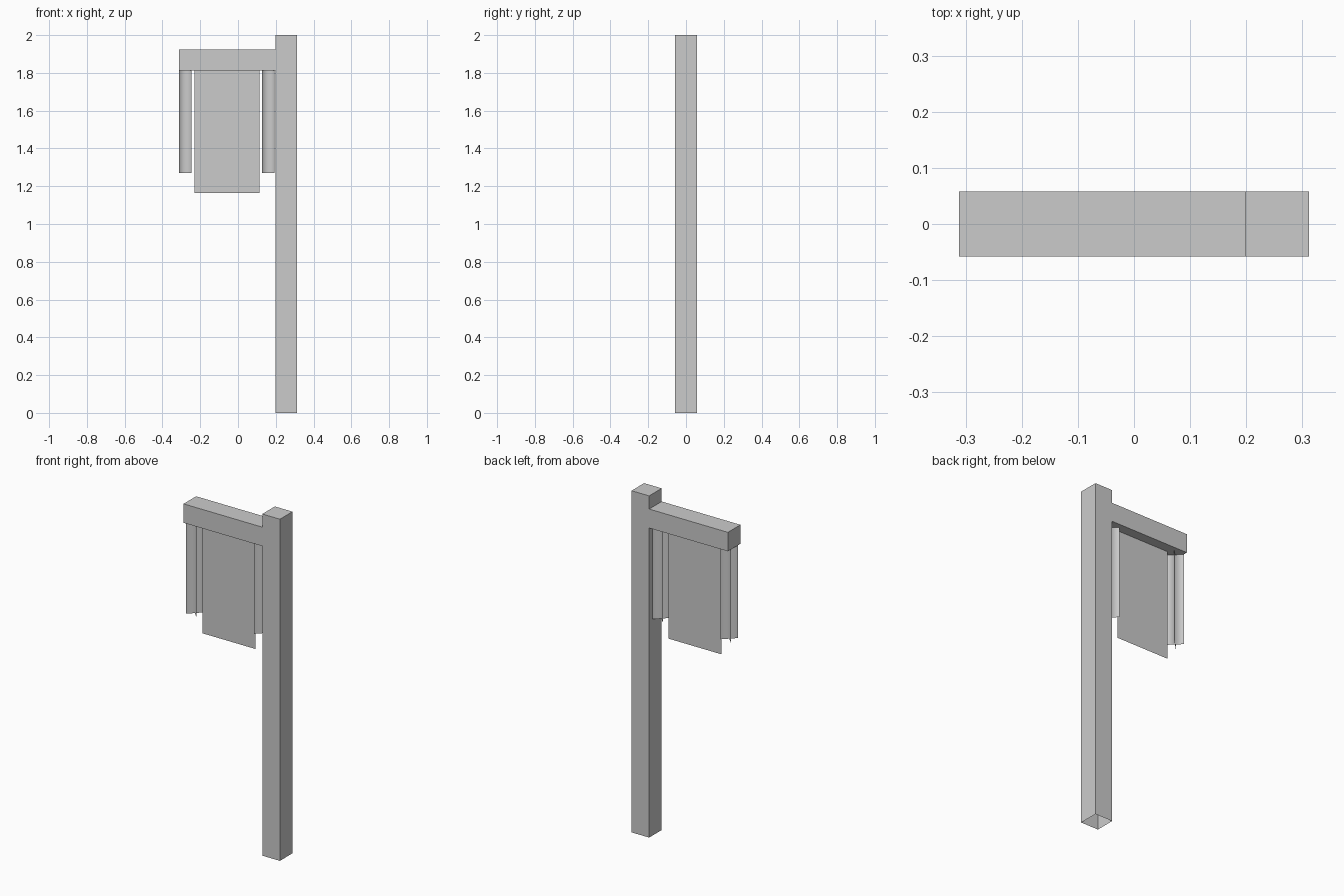
import bpy
import bmesh
from mathutils import Vector

default = bpy.data.objects.get("Cube")
if default:
    bpy.data.objects.remove(default, do_unlink=True)

grey = bpy.data.materials.new("light grey")
grey.use_nodes = True
tone = (0.6, 0.6, 0.6, 1)
grey.diffuse_color = tone
grey.node_tree.nodes["Principled BSDF"].inputs["Base Color"].default_value = tone


def finish(name, bm):
    mesh = bpy.data.meshes.new(name)
    bm.to_mesh(mesh)
    bm.free()
    mesh.materials.append(grey)
    obj = bpy.data.objects.new(name, mesh)
    bpy.context.collection.objects.link(obj)
    return obj


def open_box(name, low, high, open_side):
    """Box without the face that points along open_side."""
    low, high = Vector(low), Vector(high)
    bm = bmesh.new()
    bmesh.ops.create_cube(bm, size=1)
    bmesh.ops.scale(bm, vec=high - low, verts=bm.verts)
    bmesh.ops.translate(bm, vec=(low + high) / 2, verts=bm.verts)
    bm.normal_update()
    hidden = [f for f in bm.faces if f.normal.dot(Vector(open_side)) > 0.9]
    bmesh.ops.delete(bm, geom=hidden, context='FACES')
    return finish(name, bm)


def sheet(bm, ends, smooth=False):
    """Vertical quad between two (bottom, top) vertex pairs."""
    (a, b), (c, d) = ends
    face = bm.faces.new((a, c, d, b))
    face.smooth = smooth


def upright(bm, x, y, bottom, top):
    return bm.verts.new((x, y, bottom)), bm.verts.new((x, y, top))


DEPTH = 0.058
BEAM_BOTTOM, BEAM_TOP = 1.812, 1.923

# Post and the arm that carries the cloth
open_box("post", (0.198, -DEPTH, 0), (0.312, DEPTH, 2), (0, 0, -1))
open_box("arm", (-0.312, -DEPTH, BEAM_BOTTOM), (0.198, DEPTH, BEAM_TOP), (1, 0, 0))

# Flat hanging banner
bm = bmesh.new()
sheet(bm, [upright(bm, x, 0, 1.165, BEAM_BOTTOM) for x in (-0.229, 0.114)])
finish("banner", bm)

# Crossed-sheet hangings either side of the banner
HALF = 0.033
for name, x in (("outer_hanging", -0.28), ("inner_hanging", 0.16)):
    bm = bmesh.new()
    axis = upright(bm, x, 0, 1.27, BEAM_BOTTOM)
    for sy in (-1, 1):
        left = upright(bm, x - HALF, sy * HALF, 1.27, BEAM_BOTTOM)
        right = upright(bm, x + HALF, sy * HALF, 1.27, BEAM_BOTTOM)
        sheet(bm, (left, axis), smooth=True)
        sheet(bm, (axis, right), smooth=True)
    finish(name, bm)
